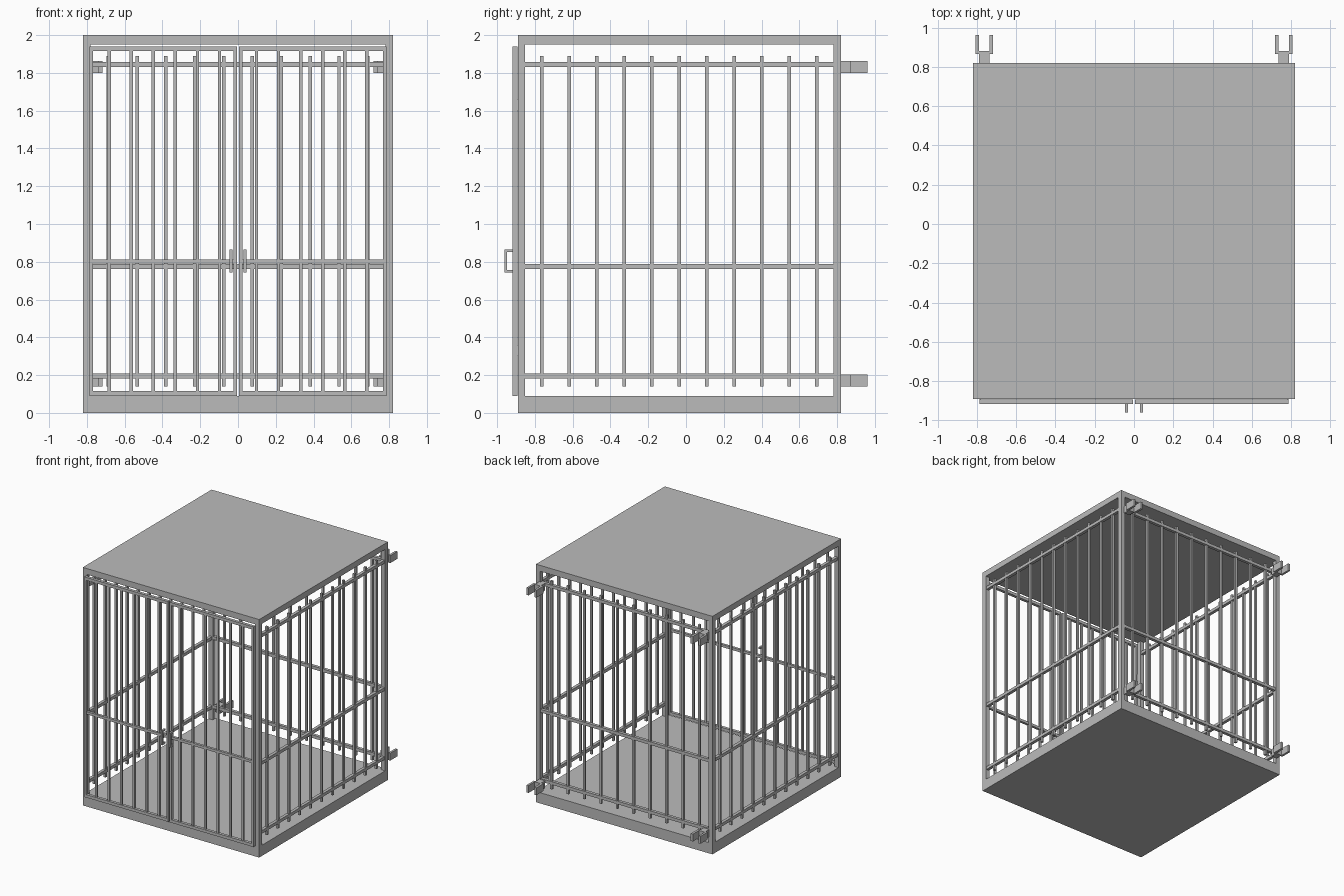
import bpy, bmesh

if "Cube" in bpy.data.objects:
    bpy.data.objects.remove(bpy.data.objects["Cube"])

grey = bpy.data.materials.new("steel grey")
grey.diffuse_color = (0.5, 0.5, 0.5, 1)
grey.use_nodes = True
grey.node_tree.nodes["Principled BSDF"].inputs["Base Color"].default_value = grey.diffuse_color


def boxes(name, parts):
    """One object from boxes given as (x0, x1, y0, y1, z0, z1)."""
    bm = bmesh.new()
    for x0, x1, y0, y1, z0, z1 in parts:
        vs = bmesh.ops.create_cube(bm, size=1)["verts"]
        for v in vs:
            v.co = ((x0 + x1) / 2 + v.co.x * (x1 - x0),
                    (y0 + y1) / 2 + v.co.y * (y1 - y0),
                    (z0 + z1) / 2 + v.co.z * (z1 - z0))
    me = bpy.data.meshes.new(name)
    bm.to_mesh(me)
    bm.free()
    me.materials.append(grey)
    ob = bpy.data.objects.new(name, me)
    bpy.context.collection.objects.link(ob)
    return ob


def mirrored(parts, s):
    return [(min(s * a, s * b), max(s * a, s * b), *r) for a, b, *r in parts]


X, YF, YB, P = 0.82, -0.89, 0.82, 0.038
RAILS = (0.195, 0.775, 1.845)
R, B = 0.013, 0.009      # half widths of rails and bars

# Floor, roof and corner posts
boxes("floor_slab", [(-X, X, YF, YB, 0, 0.09)])
boxes("roof_slab", [(-X, X, YF, YB, 1.95, 2.0)])
boxes("corner_posts", [(x, x + P, y, y + P, 0.09, 1.95)
                       for x in (-X, X - P) for y in (YF, YB - P)])

# Back grille
c = YB - P / 2
boxes("back_rails", [(-X + P, X - P, c - R, c + R, z - R, z + R) for z in RAILS])
boxes("back_bars", [(x - B, x + B, c - B, c + B, 0.14, 1.89)
                    for x in (-0.687 + 0.1527 * i for i in range(10))])

for s, side in ((-1, "left"), (1, "right")):
    # Side grille
    c = X - P / 2
    boxes(side + "_rails", mirrored([(c - R, c + R, YF + P, YB - P, z - R, z + R)
                                     for z in RAILS], s))
    boxes(side + "_bars", mirrored([(c - B, c + B, y - B, y + B, 0.14, 1.89)
                                    for y in (-0.763 + 0.1455 * i for i in range(11))], s))
    # Door: outer frame, middle rail and six bars
    d0, d1, x0, x1, t = -0.918, -0.893, 0.006, 0.786, 0.018
    door = [(x0, x0 + t, d0, d1, 0.09, 1.94), (x1 - t, x1, d0, d1, 0.09, 1.94),
            (x0 + t, x1 - t, d0, d1, 0.09, 0.115), (x0 + t, x1 - t, d0, d1, 1.915, 1.94),
            (x0 + t, x1 - t, d0 + 0.002, d1 - 0.002, 0.79, 0.812)]
    door += [(x - B, x + B, d0 + 0.004, d1 - 0.004, 0.115, 1.915)
             for x in (0.098 + 0.1166 * i for i in range(6))]
    boxes(side + "_door", mirrored(door, s))
    # Hinge strips tying the door to the post
    boxes(side + "_hinges", mirrored([(0.782, 0.786, d1, YF, z, z + 0.06)
                                      for z in (0.3, 1.6)], s))
    # C-shaped handle
    h0, h1 = 0.03, 0.045
    boxes(side + "_handle", mirrored([(h0, h1, -0.96, -0.947, 0.742, 0.866),
                                      (h0, h1, -0.947, d0, 0.742, 0.756),
                                      (h0, h1, -0.947, d0, 0.852, 0.866)], s))
    # Forked wall brackets on the back
    for z, lvl in ((0.14, "lower"), (1.80, "upper")):
        boxes(f"{side}_{lvl}_bracket", mirrored([
            (0.737, 0.79, YB, 0.88, z, z + 0.062),
            (0.717, 0.737, 0.867, 0.962, z, z + 0.062),
            (0.79, 0.808, 0.867, 0.962, z, z + 0.062)], s))
